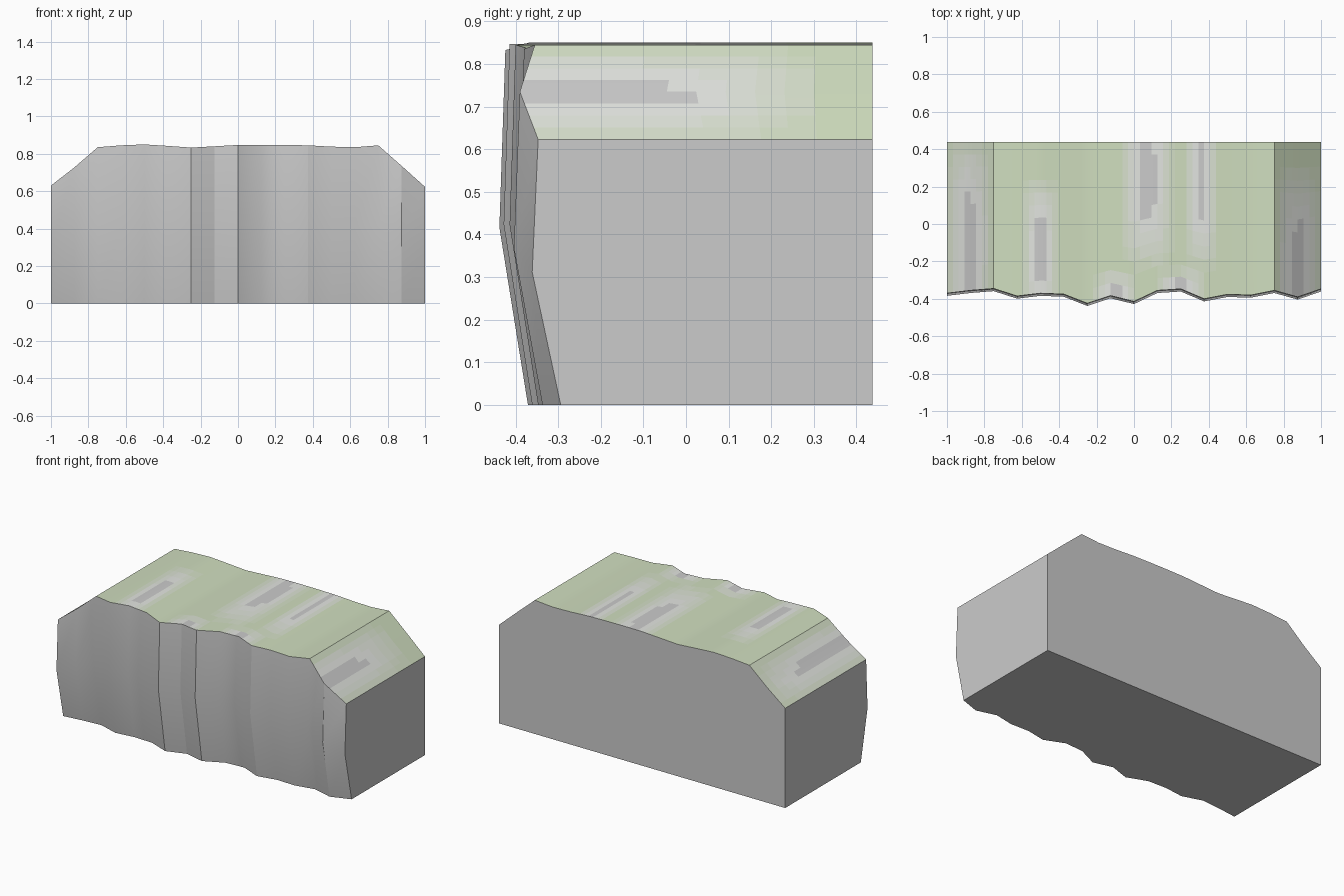
import bpy, math

if "Cube" in bpy.data.objects:
    bpy.data.objects.remove(bpy.data.objects["Cube"])

# One column every 0.125 along x: height of the rim, and y of the rim
Z = [.63, .727, .835, .845, .85, .842, .833, .84, .847, .848, .847, .845, .838, .835, .845, .735, .623]
Y = [-.37, -.355, -.345, -.385, -.37, -.375, -.424, -.383, -.414, -.355, -.347, -.4, -.376, -.38, -.355, -.39, -.347]
N, BACK = len(Z), .438
X = [-1 + i * .125 for i in range(N)]


def make(name, verts, faces):
    me = bpy.data.meshes.new(name)
    me.from_pydata(verts, [], faces)
    ob = bpy.data.objects.new(name, me)
    bpy.context.collection.objects.link(ob)
    bpy.context.view_layer.objects.active = ob
    ob.select_set(True)
    bpy.ops.object.shade_smooth_by_angle(angle=math.radians(30))
    ob.select_set(False)
    return ob


# Rock body: rough front in two bands, flat back, ends and base
verts = []
for x, y, z in zip(X, Y, Z):
    verts += [(x, y + .053, 0), (x, y - .014, z / 2), (x, y, z), (x, BACK, z)]
base = len(verts)
verts += [(-1, BACK, 0), (1, BACK, 0)]
faces = []
for i in range(N - 1):
    a, b = 4 * i, 4 * i + 4
    faces += [(a, b, b + 1, a + 1), (a + 1, b + 1, b + 2, a + 2)]
L = 4 * (N - 1)
faces.append((base, 3, 2, 1, 0))
faces.append((L, L + 1, L + 2, L + 3, base + 1))
faces.append([base, base + 1] + [4 * i + 3 for i in reversed(range(N))])
faces.append([base, *[4 * i for i in range(N)], base + 1][::-1])
make("rock_body", verts, faces)

# Mossy top: finer grid over the rim, so the bare streaks can fade
SUB, ROWS = 4, 12
cols = (N - 1) * SUB


def lerp(t, c):
    i = min(c // SUB, N - 2)
    f = c / SUB - i
    return t[i] * (1 - f) + t[i + 1] * f


verts = []
for c in range(cols + 1):
    y = lerp(Y, c)
    verts += [(lerp(X, c), y + (BACK - y) * r / ROWS, lerp(Z, c)) for r in range(ROWS + 1)]
R = ROWS + 1
faces = [(c * R + r, (c + 1) * R + r, (c + 1) * R + r + 1, c * R + r + 1)
         for c in range(cols) for r in range(ROWS)]
top = make("mossy_top", verts, faces)

# Materials fading from moss to bare rock
LEVELS = 7
moss, bare = (.63, .73, .52), (.8, .8, .8)
for k in range(LEVELS):
    m = bpy.data.materials.new(f"moss_fade_{k}")
    t = k / (LEVELS - 1)
    m.diffuse_color = (*[a + (b - a) * t for a, b in zip(moss, bare)], 1)
    m.use_nodes = True
    m.node_tree.nodes["Principled BSDF"].inputs["Base Color"].default_value = m.diffuse_color
    top.data.materials.append(m)

# Bare streaks: centre x, y and half-widths
STREAKS = [(-.5, -.15, .1, .4), (.07, .25, .15, .5), (.36, .25, .09, .5),
           (-.1, -.38, .12, .12), (.25, -.36, .14, .12),
           (-.88, -.1, .13, .6), (.88, -.25, .13, .6)]
for p in top.data.polygons:
    s = max(max(0, 1 - abs((p.center.x - a) / w) ** 2) * max(0, 1 - abs((p.center.y - b) / h) ** 3)
            for a, b, w, h in STREAKS)
    p.material_index = round(s * (LEVELS - 1))
